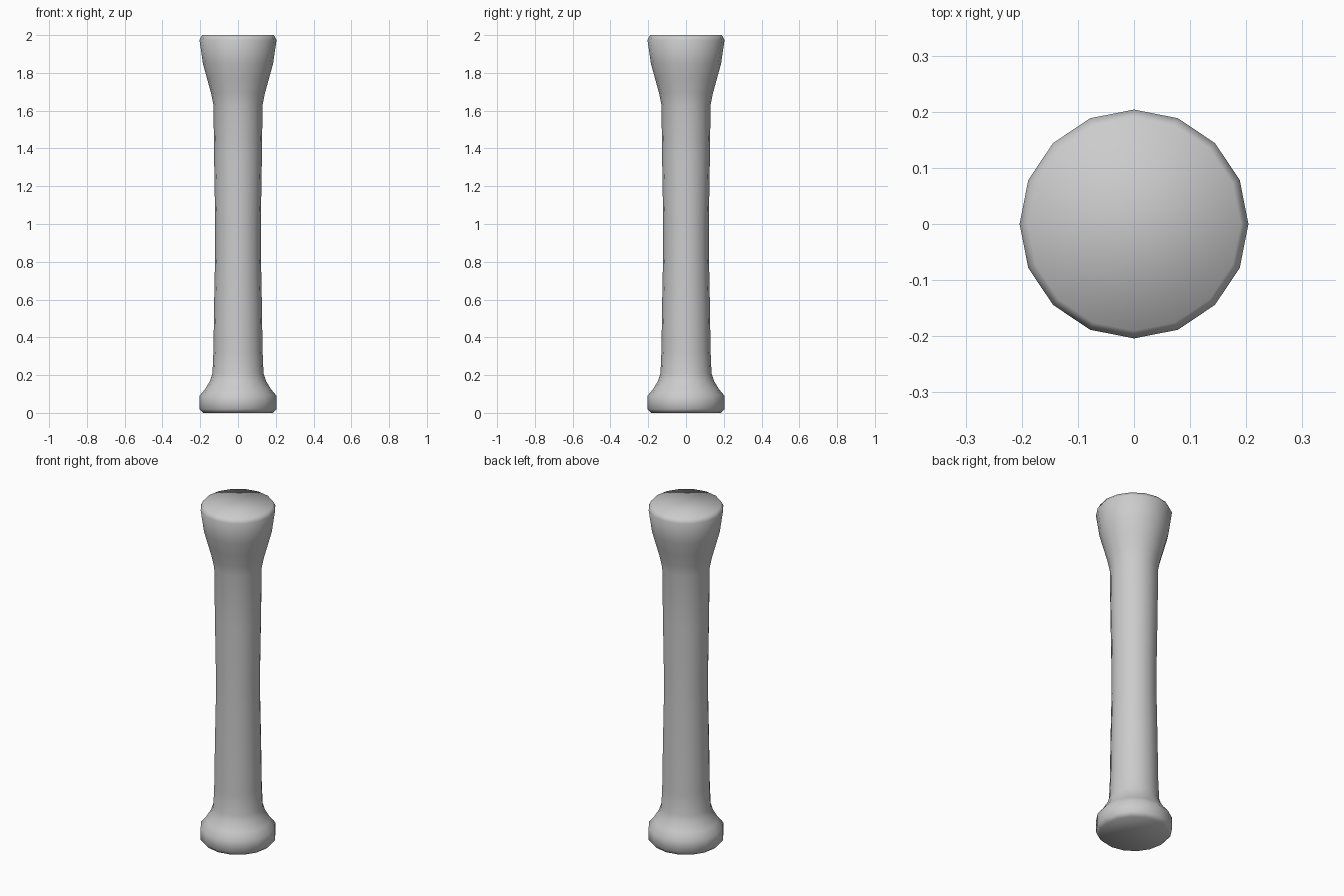
import bpy
import bmesh
import math

if "Cube" in bpy.data.objects:
    bpy.data.objects.remove(bpy.data.objects["Cube"])

SIDES = 16

# Radius and height pairs, from the foot up to the flared head
PROFILE = [
    (0.185, 0.0), (0.204, 0.02), (0.204, 0.09), (0.175, 0.125),
    (0.148, 0.17), (0.135, 0.21), (0.130, 0.33), (0.126, 0.60),
    (0.121, 0.85), (0.121, 1.02), (0.126, 1.32), (0.130, 1.63),
    (0.142, 1.69), (0.164, 1.77), (0.186, 1.85), (0.204, 1.975),
    (0.190, 2.0),
]


def lathe(name, profile, sides, material):
    """Closed solid of revolution around the z axis."""
    bm = bmesh.new()
    rings = []
    for r, z in profile:
        rings.append([bm.verts.new((r * math.cos(2 * math.pi * i / sides),
                                    r * math.sin(2 * math.pi * i / sides), z))
                      for i in range(sides)])
    for low, high in zip(rings, rings[1:]):
        for i in range(sides):
            j = (i + 1) % sides
            bm.faces.new((low[i], low[j], high[j], high[i]))
    bm.faces.new(rings[0][::-1])
    bm.faces.new(rings[-1])
    for f in bm.faces:
        f.smooth = True
    mesh = bpy.data.meshes.new(name)
    bm.to_mesh(mesh)
    bm.free()
    mesh.materials.append(material)
    obj = bpy.data.objects.new(name, mesh)
    bpy.context.collection.objects.link(obj)
    return obj


# Plain grey finish
grey = bpy.data.materials.new("light_grey")
grey.diffuse_color = (0.6, 0.6, 0.6, 1.0)
grey.use_nodes = True
grey.node_tree.nodes["Principled BSDF"].inputs["Base Color"].default_value = grey.diffuse_color

# Turned column with a rounded foot and flared head
lathe("flared_column", PROFILE, SIDES, grey)
